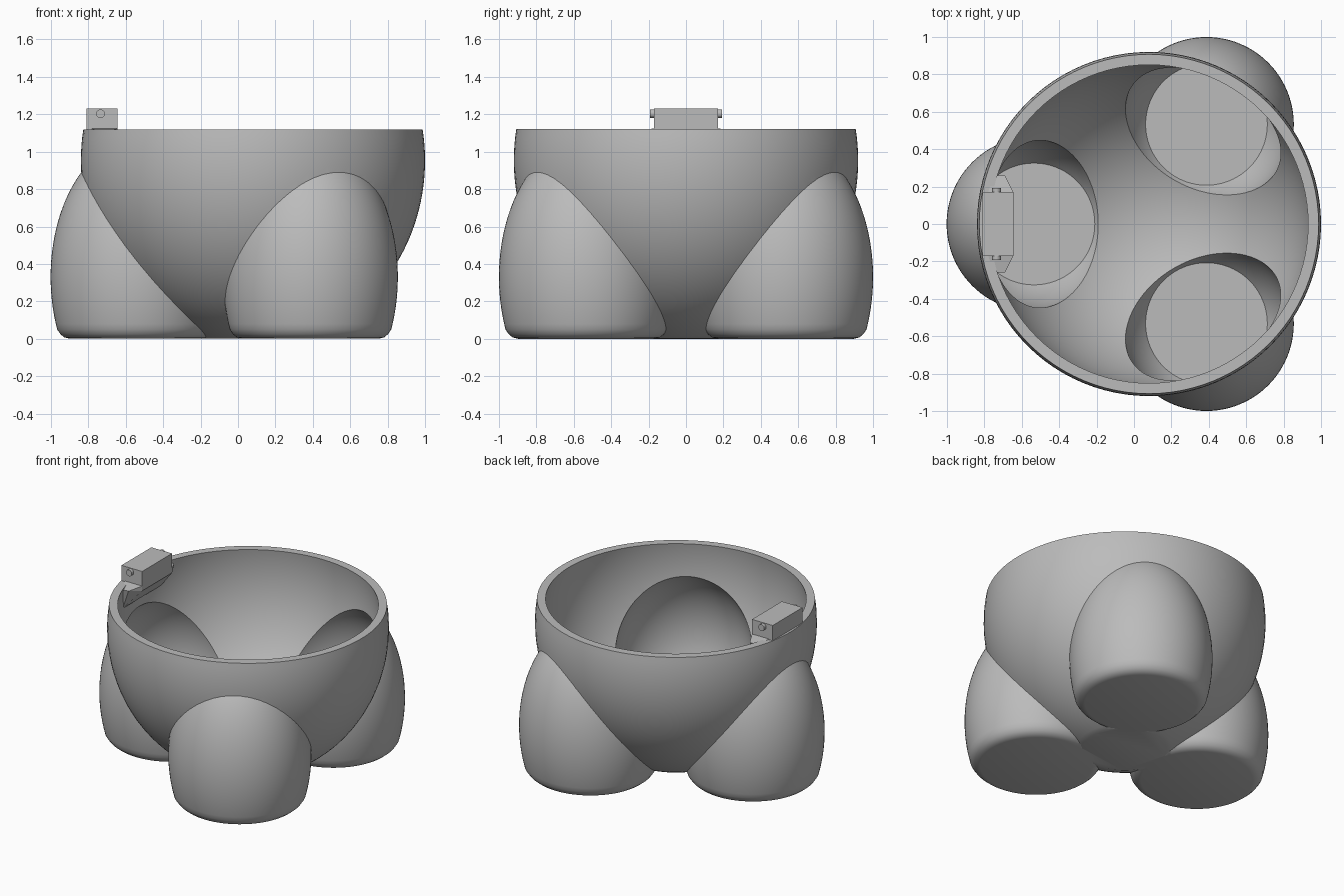
import bpy, bmesh, math
from mathutils import Matrix

if "Cube" in bpy.data.objects:
    bpy.data.objects.remove(bpy.data.objects["Cube"])

grey = bpy.data.materials.new("plain grey")
grey.use_nodes = True
grey.diffuse_color = (0.5, 0.5, 0.5, 1)
grey.node_tree.nodes["Principled BSDF"].inputs["Base Color"].default_value = grey.diffuse_color

BOWL_X = 0.08
FOOT_RING = 0.615
feet_at = [(BOWL_X + FOOT_RING * math.cos(a), FOOT_RING * math.sin(a))
           for a in (math.pi, math.pi / 3, -math.pi / 3)]


def add_object(name, bm):
    bmesh.ops.recalc_face_normals(bm, faces=bm.faces)
    mesh = bpy.data.meshes.new(name)
    bm.to_mesh(mesh)
    bm.free()
    mesh.materials.append(grey)
    ob = bpy.data.objects.new(name, mesh)
    bpy.context.collection.objects.link(ob)
    return ob


def lathe(name, profile, x, y, segments=96):
    """Closed solid turned from a (radius, height) profile."""
    bm = bmesh.new()
    rings = []
    for r, z in profile:
        rings.append([bm.verts.new((x + r * math.cos(math.tau * i / segments),
                                    y + r * math.sin(math.tau * i / segments), z))
                      for i in range(segments)])
    for low, high in zip(rings, rings[1:]):
        for i in range(segments):
            j = (i + 1) % segments
            bm.faces.new((low[i], low[j], high[j], high[i]))
    bm.faces.new(rings[0][::-1])
    bm.faces.new(rings[-1])
    return add_object(name, bm)


def ellipse(radius, centre, height, bottom, top, steps=36):
    """Profile of an upright ellipsoid cut flat at bottom and top."""
    a0 = math.asin(max(-0.9998, (bottom - centre) / height))
    a1 = math.asin(min(0.9998, (top - centre) / height))
    angles = [a0 + (a1 - a0) * i / steps for i in range(steps + 1)]
    return [(radius * math.cos(a), centre + height * math.sin(a)) for a in angles]


def combine(target, tools, operation):
    for tool in tools:
        mod = target.modifiers.new("cut", 'BOOLEAN')
        mod.operation = operation
        mod.solver = 'EXACT'
        mod.object = tool
    graph = bpy.context.evaluated_depsgraph_get()
    mesh = bpy.data.meshes.new_from_object(target.evaluated_get(graph))
    target.modifiers.clear()
    target.data = mesh
    for tool in tools:
        bpy.data.objects.remove(tool)


# Outer shell: cut bowl joined with three rounded feet
body = lathe("bowl_with_feet", ellipse(0.92, 0.953, 0.997, 0.002, 1.12), BOWL_X, 0)
foot_profile = [(0.365, 0), (0.395, 0.008), (0.415, 0.025)] + ellipse(0.467, 0.33, 0.735, 0.05, 1.0)
combine(body, [lathe("foot", foot_profile, x, y) for x, y in feet_at], 'UNION')

# Hollow inside: bowl cavity and a flat-floored pocket in each foot
cavity = ellipse(0.865, 0.953, 0.935, 0.0, 1.14)
pocket = ellipse(0.45, 0.42, 0.55, 0.04, 0.9)
cutters = [lathe("cavity", cavity, BOWL_X, 0)]
cutters += [lathe("pocket", pocket, x, y) for x, y in feet_at]
combine(body, cutters, 'DIFFERENCE')

bpy.ops.object.select_all(action='DESELECT')
body.select_set(True)
bpy.context.view_layer.objects.active = body
bpy.ops.object.shade_smooth_by_angle(angle=math.radians(30))

# Hinge block on the rim
bm = bmesh.new()
bmesh.ops.create_cube(bm, size=1, matrix=Matrix.Translation((-0.7275, 0, 1.175))
                      @ Matrix.Diagonal((0.165, 0.34, 0.11, 1)))
add_object("hinge_block", bm)

# Pin through the block
bm = bmesh.new()
bmesh.ops.create_cone(bm, cap_ends=True, segments=24, radius1=0.023, radius2=0.023, depth=0.385,
                      matrix=Matrix.Translation((-0.735, 0, 1.203)) @ Matrix.Rotation(math.pi / 2, 4, 'X'))
add_object("hinge_pin", bm)

# Tapered bracket that holds the block to the inner wall
bm = bmesh.new()
for side in (-1, 1):
    for x, y, z in ((-0.75, 0.26, 1.11), (-0.69, 0.26, 1.11), (-0.645, 0.17, 1.125),
                    (-0.78, 0.17, 1.125), (-0.645, 0.17, 1.09), (-0.765, 0.22, 0.95)):
        bm.verts.new((x, side * y, z))
bmesh.ops.convex_hull(bm, input=bm.verts)
add_object("hinge_bracket", bm)
